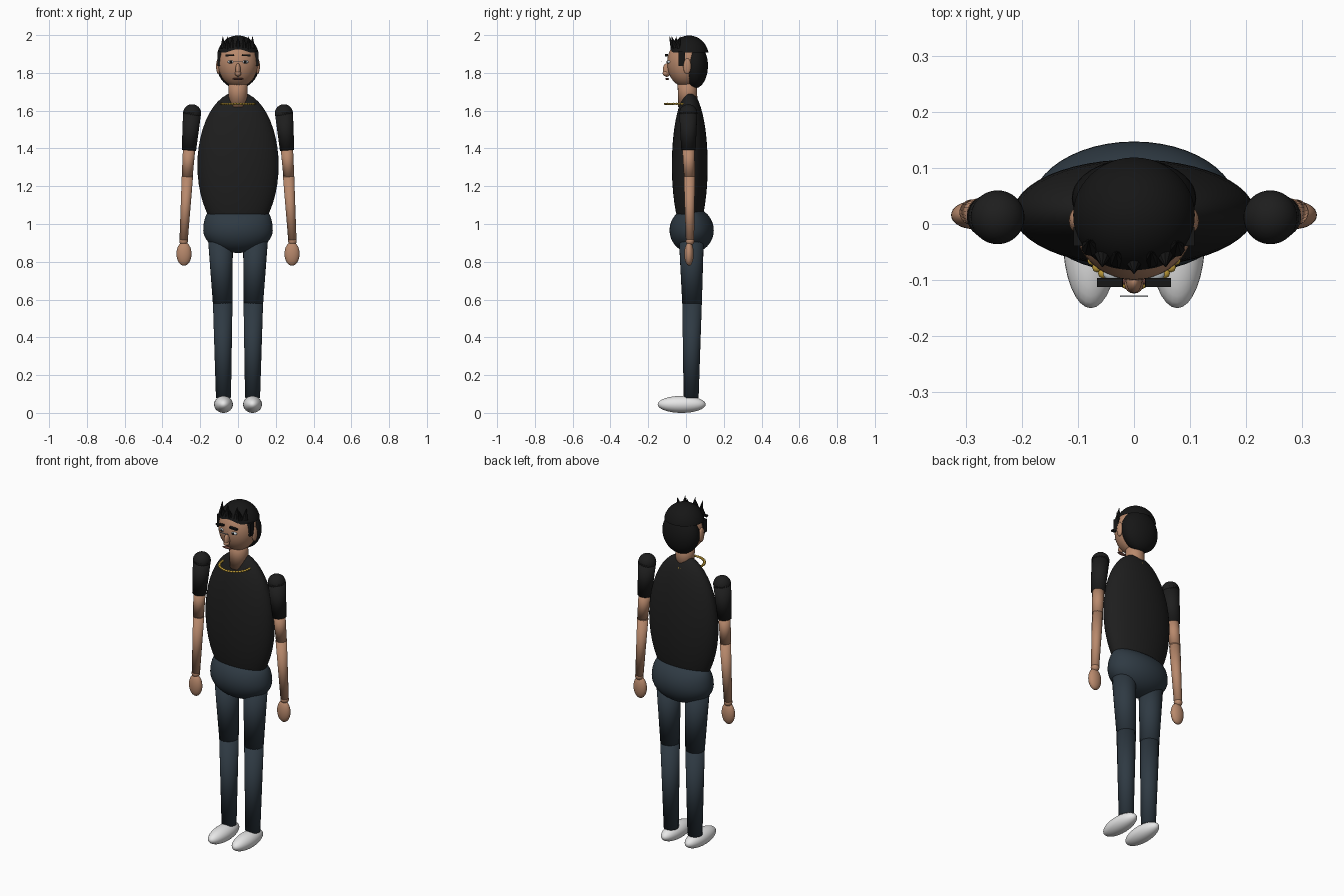
import bpy
import bmesh
import math
from mathutils import Matrix, Vector

cube = bpy.data.objects.get("Cube")
if cube:
    bpy.data.objects.remove(cube, do_unlink=True)


def material(name, color):
    m = bpy.data.materials.new(name)
    m.use_nodes = True
    m.diffuse_color = (*color, 1)
    m.node_tree.nodes["Principled BSDF"].inputs["Base Color"].default_value = (*color, 1)
    return m


SKIN = material("skin", (0.48, 0.25, 0.15))
SHIRT = material("black cloth", (0.013, 0.013, 0.013))
HAIR = material("black hair", (0.008, 0.008, 0.008))
DENIM = material("dark denim", (0.028, 0.042, 0.056))
WHITE = material("white leather", (0.8, 0.8, 0.8))
GOLD = material("gold", (0.5, 0.32, 0.04))
EYE = material("eye white", (0.6, 0.65, 0.68))
LIPS = material("lips", (0.16, 0.06, 0.045))
GREY = material("light grey", (0.5, 0.52, 0.55))


def finish(bm, name, mat, smooth=True):
    mesh = bpy.data.meshes.new(name)
    bmesh.ops.recalc_face_normals(bm, faces=bm.faces)
    for f in bm.faces:
        f.smooth = smooth
    bm.to_mesh(mesh)
    bm.free()
    mesh.materials.append(mat)
    ob = bpy.data.objects.new(name, mesh)
    bpy.context.collection.objects.link(ob)
    return ob


def place(center, radii):
    return Matrix.Translation(center) @ Matrix.Diagonal((*radii, 1))


def ellipsoid(name, center, radii, mat, cut_z=None, boxy=None, segs=32):
    bm = bmesh.new()
    bmesh.ops.create_uvsphere(bm, u_segments=segs, v_segments=segs // 2, radius=1)
    if boxy:  # keep the upper half wide from side to side
        for v in bm.verts:
            s = math.hypot(v.co.x, v.co.y)
            if v.co.z > 0 and s > 0.01:
                v.co.x *= s ** (boxy - 1)
    bm.transform(place(center, radii))
    if cut_z is not None:
        bmesh.ops.bisect_plane(bm, geom=bm.verts[:] + bm.edges[:] + bm.faces[:],
                               plane_co=(0, 0, cut_z), plane_no=(0, 0, 1), clear_inner=True)
    return finish(bm, name, mat)


def limb(name, a, b, ra, rb, mat, segs=24, smooth=True):
    a, b = Vector(a), Vector(b)
    bm = bmesh.new()
    turn = (b - a).to_track_quat('Z', 'Y').to_matrix().to_4x4()
    bmesh.ops.create_cone(bm, cap_ends=True, segments=segs, radius1=ra, radius2=rb,
                          depth=(b - a).length,
                          matrix=Matrix.Translation((a + b) / 2) @ turn)
    return finish(bm, name, mat, smooth)


def box(name, center, size, mat, roll=0):
    bm = bmesh.new()
    bmesh.ops.create_cube(bm, size=1)
    bm.transform(Matrix.Translation(center) @ Matrix.Rotation(roll, 4, 'Y')
                 @ Matrix.Diagonal((*size, 1)))
    return finish(bm, name, mat, False)


# Body
ellipsoid("torso", (0, 0.02, 1.31), (0.215, 0.095, 0.39), SHIRT, segs=48)
ellipsoid("hips", (0, 0.03, 0.967), (0.184, 0.117, 0.12), DENIM, boxy=0.3, segs=48)
limb("neck", (0, 0.01, 1.62), (0, 0.005, 1.78), 0.052, 0.05, SKIN)

# Necklace
bm = bmesh.new()
BEADS = 36
for i in range(BEADS):
    t = math.tau * i / BEADS
    spot = (0.086 * math.cos(t), -0.022 + 0.086 * math.sin(t), 1.636)
    bmesh.ops.create_uvsphere(bm, u_segments=8, v_segments=6, radius=1,
                              matrix=place(spot, (0.009, 0.009, 0.006)))
finish(bm, "necklace", GOLD)

# Arms, legs and feet
for side, s in (("left", 1), ("right", -1)):
    ellipsoid(side + "_shoulder", (s * 0.243, 0.012, 1.586), (0.048, 0.048, 0.048), SHIRT)
    limb(side + "_sleeve", (s * 0.243, 0.012, 1.59), (s * 0.26, 0.013, 1.39), 0.048, 0.038, SHIRT)
    limb(side + "_upper_arm", (s * 0.258, 0.013, 1.41), (s * 0.269, 0.018, 1.25), 0.033, 0.029, SKIN)
    ellipsoid(side + "_elbow", (s * 0.268, 0.018, 1.25), (0.029, 0.029, 0.029), SKIN)
    limb(side + "_forearm", (s * 0.268, 0.018, 1.25), (s * 0.288, 0.021, 0.91), 0.03, 0.022, SKIN)
    ellipsoid(side + "_wrist", (s * 0.288, 0.021, 0.91), (0.023, 0.023, 0.023), SKIN)
    ellipsoid(side + "_hand", (s * 0.286, 0.016, 0.842), (0.04, 0.025, 0.063), SKIN)
    limb(side + "_thigh", (s * 0.094, 0.028, 0.95), (s * 0.081, 0.032, 0.58), 0.067, 0.052, DENIM)
    limb(side + "_shin", (s * 0.081, 0.032, 0.58), (s * 0.077, 0.027, 0.08), 0.052, 0.04, DENIM)
    ellipsoid(side + "_shoe", (s * 0.077, -0.023, 0.045), (0.05, 0.127, 0.045), WHITE)

# Head
ellipsoid("head", (0, 0, 1.852), (0.106, 0.1, 0.128), SKIN, segs=40)
ellipsoid("hair_cap", (0, 0.016, 1.885), (0.111, 0.105, 0.113), HAIR, cut_z=1.908, segs=48)
ellipsoid("back_hair", (0, 0.046, 1.838), (0.111, 0.07, 0.12), HAIR, segs=40)

# Hair spikes along the forehead
for i, x in enumerate((-0.078, -0.055, -0.03, 0.0, 0.03, 0.055, 0.075)):
    lean = -0.022 if i % 2 else 0.012
    y = -0.066 + 4 * x * x
    limb("hair_spike", (x, y, 1.93), (x * 1.03, y + lean, 1.992), 0.016, 0.001, HAIR, 8, False)

# Face
ellipsoid("nose", (0, -0.102, 1.815), (0.014, 0.021, 0.036), SKIN)
ellipsoid("nose_tip", (0, -0.107, 1.797), (0.017, 0.017, 0.015), SKIN, segs=16)
box("nose_bridge_bar", (0, -0.129, 1.862), (0.05, 0.003, 0.004), GREY)
ellipsoid("mouth", (0, -0.1, 1.768), (0.03, 0.01, 0.006), LIPS, segs=16)
for side, s in (("left", 1), ("right", -1)):
    ellipsoid(side + "_ear", (s * 0.104, 0.006, 1.835), (0.012, 0.021, 0.042), SKIN, segs=20)
    ellipsoid(side + "_eye", (s * 0.038, -0.089, 1.858), (0.017, 0.012, 0.009), EYE, segs=16)
    ellipsoid(side + "_pupil", (s * 0.038, -0.099, 1.858), (0.007, 0.004, 0.007), HAIR, segs=12)
    box(side + "_eyebrow", (s * 0.043, -0.104, 1.893), (0.046, 0.016, 0.009), HAIR, s * 0.06)
    box(side + "_sideburn", (s * 0.099, -0.022, 1.875), (0.018, 0.034, 0.075), HAIR)
